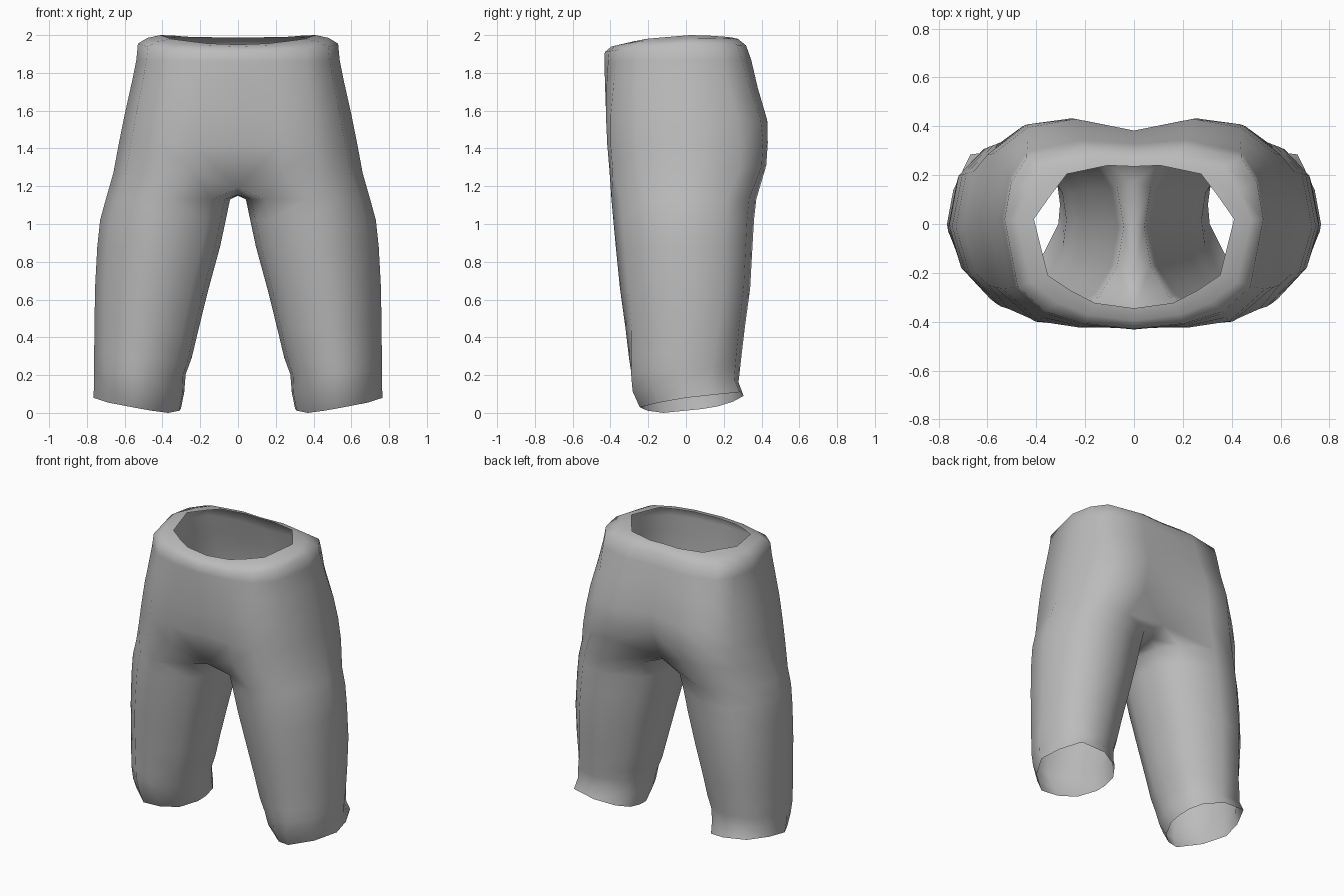
import bpy, bmesh, math

# Points round a leg: outside from front inner corner to back inner corner, then inner thigh
ANGLES = [-133, -92, -62, -32, 0, 32, 62, 92, 133, 156, 180, 204]
OUT = 9
# Hem outline of one leg, in the same order
HEM = [(0.37, -0.12, 0.0), (0.46, -0.205, 0.012), (0.56, -0.245, 0.03), (0.69, -0.14, 0.055),
       (0.766, 0.0, 0.08), (0.74, 0.14, 0.095), (0.67, 0.285, 0.11), (0.5, 0.305, 0.09),
       (0.37, 0.25, 0.06), (0.315, 0.17, 0.035), (0.303, 0.08, 0.02), (0.31, 0.0, 0.012)]
# Half outlines from front centre to back centre, unit size
SEAT = [(0, -0.98), (0.36, -1), (0.64, -0.96), (0.9, -0.64), (1, 0),
        (0.91, 0.65), (0.69, 0.94), (0.4, 1), (0, 0.86)]
WAIST = [(0, -1), (0.39, -0.95), (0.69, -0.84), (0.9, -0.61), (1, 0),
         (0.95, 0.5), (0.83, 0.84), (0.4, 1), (0, 0.96)]
RIM = [(0, -1), (0.39, -0.94), (0.62, -0.81), (0.86, -0.63), (1, 0),
       (0.83, 0.45), (0.67, 0.84), (0.26, 1), (0, 0.98)]


def power(v, n):
    return math.copysign(abs(v) ** (2 / n), v)


def mix(a, b, t):
    return a + (b - a) * t


def leg_ring(z, xin, xout, yf, yb, hem):
    """Closed section of one leg, drawn towards the hem outline by the hem weight."""
    cx, rx, cy, ry = (xin + xout) / 2, (xout - xin) / 2, (yf + yb) / 2, (yb - yf) / 2
    ring = []
    for a, (hx, hy, hz) in zip(ANGLES, HEM):
        c, s = math.cos(math.radians(a)), math.sin(math.radians(a))
        n = 2.1 if c < 0 else (2.4 if s > 0 else 1.85)
        u = mix(power(c, n), (hx - 0.535) / 0.232, hem)
        v = mix(power(s, n), (hy - 0.03) / 0.275, hem)
        ring.append((cx + rx * u, cy + ry * v, z + hem * (hz - 0.05)))
    return ring


def hip_ring(zf, zs, zb, width, yf, yb, blend):
    """Half section of the hips: blend 0 is seat, 1 is waist, 2 is rim."""
    low, high = (SEAT, WAIST) if blend <= 1 else (WAIST, RIM)
    t = blend if blend <= 1 else blend - 1
    ring = []
    for (ax, ay), (bx, by) in zip(low, high):
        u, v = mix(ax, bx, t), mix(ay, by, t)
        y = 0.02 + v * ((yb - 0.02) if v > 0 else (0.02 - yf))
        ring.append((width * u, y, mix(zs, zb if v > 0 else zf, v * v)))
    return ring


# Legs: height, inner x, outer x, front y, back y, hem weight
legs = [
    (0.05, 0.303, 0.767, -0.245, 0.305, 1),
    (0.13, 0.285, 0.762, -0.29, 0.278, 0.8),
    (0.22, 0.277, 0.762, -0.31, 0.287, 0.5),
    (0.30, 0.245, 0.762, -0.315, 0.295, 0.3),
    (0.45, 0.208, 0.76, -0.325, 0.312, 0.1),
    (0.66, 0.155, 0.757, -0.35, 0.34, 0),
    (0.88, 0.095, 0.745, -0.372, 0.352, 0),
    (1.02, 0.065, 0.73, -0.385, 0.36, 0),
    (1.13, 0.042, 0.70, -0.395, 0.372, 0),
]
# Hips: front, side and back height, half width, front y, back y, outline blend
hips = [
    (1.28, 1.27, 1.31, 0.66, -0.405, 0.425, 0),
    (1.42, 1.42, 1.43, 0.632, -0.417, 0.433, 0),
    (1.58, 1.58, 1.55, 0.60, -0.43, 0.43, 0.25),
    (1.75, 1.75, 1.72, 0.562, -0.433, 0.38, 0.6),
    (1.86, 1.87, 1.87, 0.538, -0.433, 0.345, 0.9),
    (1.91, 1.955, 1.945, 0.53, -0.43, 0.318, 1),
    (1.94, 1.985, 1.98, 0.48, -0.395, 0.275, 1.5),
    (1.95, 2.0, 1.988, 0.41, -0.345, 0.24, 2),
]

bm = bmesh.new()
leg_rings = [[bm.verts.new(p) for p in leg_ring(*r)] for r in legs]
hip_rings = [[bm.verts.new(p) for p in hip_ring(*r)] for r in hips]
# Crotch seam closes the lowest hip section into a full leg section
hip_rings[0][0].co = (0, -0.345, 1.19)
hip_rings[0][-1].co = (0, 0.285, 1.215)
seam = [bm.verts.new(p) for p in ((0, 0.17, 1.17), (0, 0.0, 1.15), (0, -0.2, 1.155))]


def bridge(a, b, closed):
    n = len(a)
    for k in range(n if closed else n - 1):
        j = (k + 1) % n
        bm.faces.new((a[k], a[j], b[j], b[k]))


stack = leg_rings + [hip_rings[0] + seam]
for a, b in zip(stack, stack[1:]):
    bridge(a, b, True)
for a, b in zip(hip_rings, hip_rings[1:]):
    bridge(a, b, False)

mesh = bpy.data.meshes.new("trousers")
bm.to_mesh(mesh)
bm.free()
trousers = bpy.data.objects.new("trousers", mesh)
bpy.context.collection.objects.link(trousers)

# Cloth colour
cloth = bpy.data.materials.new("grey_cloth")
cloth.diffuse_color = (0.5, 0.5, 0.5, 1)
mesh.materials.append(cloth)

# Second half and smooth cloth shading
mirror = trousers.modifiers.new("mirror", 'MIRROR')
mirror.use_clip = True
mirror.merge_threshold = 0.001
mesh.polygons.foreach_set("use_smooth", [True] * len(mesh.polygons))
